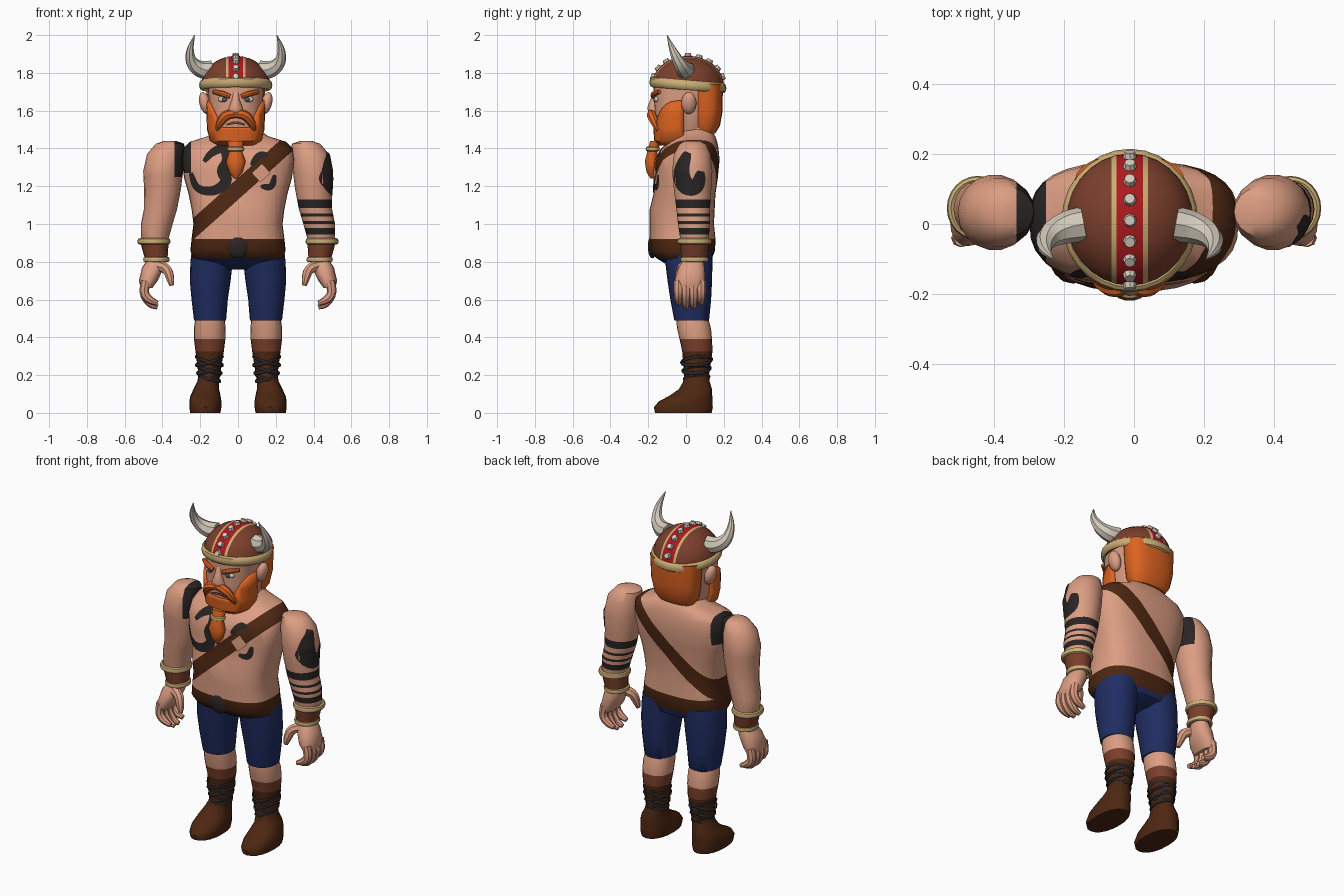
import bpy, bmesh, math
from mathutils import Vector, Matrix
from mathutils.bvhtree import BVHTree

if "Cube" in bpy.data.objects:
    bpy.data.objects.remove(bpy.data.objects["Cube"])

COLOURS = {
    "skin": (0.72, 0.34, 0.225), "hair": (0.72, 0.125, 0.015),
    "dark_leather": (0.075, 0.02, 0.006), "brown_leather": (0.2, 0.05, 0.025),
    "trim": (0.6, 0.42, 0.18), "cloth": (0.014, 0.026, 0.12),
    "red": (0.42, 0.01, 0.012), "ink": (0.024, 0.018, 0.018),
    "ivory": (0.64, 0.58, 0.49), "eye_blue": (0.06, 0.09, 0.2)}
MATS = {}
for key, rgb in COLOURS.items():
    m = MATS[key] = bpy.data.materials.new(key)
    m.use_nodes = True
    m.diffuse_color = (*rgb, 1)
    bsdf = m.node_tree.nodes["Principled BSDF"]
    bsdf.inputs["Base Color"].default_value = (*rgb, 1)
    bsdf.inputs["Roughness"].default_value = 0.8


def finish(name, bm, colour, recalc=True):
    """Colour is a material name or a rule from face centre to name."""
    if recalc:
        bmesh.ops.recalc_face_normals(bm, faces=bm.faces)
    slots = []
    for f in bm.faces:
        c = colour(f.calc_center_median()) if callable(colour) else colour
        if c not in slots:
            slots.append(c)
        f.material_index = slots.index(c)
        f.smooth = True
    me = bpy.data.meshes.new(name)
    tree = BVHTree.FromBMesh(bm)
    bm.to_mesh(me)
    bm.free()
    for c in slots:
        me.materials.append(MATS[c])
    me.set_sharp_from_angle(angle=math.radians(42))
    ob = bpy.data.objects.new(name, me)
    bpy.context.collection.objects.link(ob)
    return ob, tree


def skin_rings(bm, rows, closed=False):
    rows = [[bm.verts.new(p) for p in r] for r in rows]
    for a, b in zip(rows, rows[1:] + rows[:1] if closed else rows[1:]):
        for i in range(len(a)):
            j = (i + 1) % len(a)
            bm.faces.new((a[i], a[j], b[j], b[i]))
    if not closed:
        bm.faces.new(rows[0])
        bm.faces.new(rows[-1])


def loft(rings, n=20, e=2.0, side=1):
    """Stack of superellipses given as (x, y, z, rx, ry)."""
    def power(v):
        return math.copysign(abs(v) ** (2 / e), v)
    bm = bmesh.new()
    angles = [2 * math.pi * i / n for i in range(n)]
    skin_rings(bm, [[(side * x + rx * power(math.cos(a)), y + ry * power(math.sin(a)), z)
                     for a in angles] for x, y, z, rx, ry in rings])
    return bm


def cut(bm, co, no):
    bmesh.ops.bisect_plane(bm, geom=bm.verts[:] + bm.edges[:] + bm.faces[:],
                           plane_co=co, plane_no=no, dist=1e-5)


def hoop(name, centre, rx, ry, colour, t=0.012, h=0.015, lean=(0, 0), n=24):
    """Elliptical ring whose height leans with x and y."""
    rows = []
    for i in range(n):
        a = 2 * math.pi * i / n
        row = []
        for k in range(8):
            b = math.pi * k / 4
            x, y = (rx + t * math.cos(b)) * math.cos(a), (ry + t * math.cos(b)) * math.sin(a)
            row.append(Vector(centre) + Vector((x, y, h * math.sin(b) + lean[0] * x + lean[1] * y)))
        rows.append(row)
    bm = bmesh.new()
    skin_rings(bm, rows, closed=True)
    return finish(name, bm, colour)


def rounded(pts, times=2):
    pts = [Vector(p) for p in pts]
    for _ in range(times):
        new = [pts[0]]
        for a, b in zip(pts, pts[1:]):
            new += [a * 0.75 + b * 0.25, a * 0.25 + b * 0.75]
        pts = new + [pts[-1]]
    return pts


def tube(name, pts, colour):
    """Tapered tube through (x, y, z, radius) points."""
    cu = bpy.data.curves.new(name, "CURVE")
    cu.dimensions, cu.bevel_depth, cu.bevel_resolution, cu.use_fill_caps = "3D", 1, 2, True
    pts = rounded(pts)
    sp = cu.splines.new("POLY")
    sp.points.add(len(pts) - 1)
    for q, p in zip(sp.points, pts):
        q.co, q.radius = (p.x, p.y, p.z, 1), p.w
    tmp = bpy.data.objects.new(name + "_path", cu)
    me = bpy.data.meshes.new_from_object(tmp)
    bm = bmesh.new()
    bm.from_mesh(me)
    bpy.data.objects.remove(tmp)
    bpy.data.meshes.remove(me)
    finish(name, bm, colour)


def ball(name, centre, radii, colour, turn=0.0):
    bm = bmesh.new()
    mat = Matrix.Translation(centre) @ Matrix.Rotation(turn, 4, "Y") @ Matrix.Diagonal((*radii, 1))
    bmesh.ops.create_uvsphere(bm, u_segments=14, v_segments=9, radius=1, matrix=mat)
    finish(name, bm, colour)


def decal(name, tree, path, width, colour, from_left=False, lift=0.005, taper=True):
    """Thin painted ribbon projected on a surface from the front or left."""
    d = Vector((-1, 0, 0)) if from_left else Vector((0, 1, 0))
    pts = rounded([(u, v) for u, v in path], 3 if taper else 1)
    bm, rows = bmesh.new(), []
    for i, p in enumerate(pts):
        t = pts[min(i + 1, len(pts) - 1)] - pts[max(i - 1, 0)]
        across = Vector((-t.y, t.x)).normalized()
        w = width * (0.3 + 0.7 * math.sin(math.pi * i / (len(pts) - 1))) if taper else width
        row = []
        for k in range(7):
            q = p + across * w * (k / 6 - 0.5)
            hit, no, _, _ = tree.ray_cast(Vector((1, q.x, q.y)) if from_left else Vector((q.x, -1, q.y)), d)
            row.append(bm.verts.new(hit - d * lift) if hit else None)
        rows.append(row)
    for a, b in zip(rows, rows[1:]):
        for k in range(6):
            quad = (a[k], a[k + 1], b[k + 1], b[k])
            if all(quad):
                f = bm.faces.new(quad)
                f.normal_update()
                if f.normal.dot(d) > 0:
                    f.normal_flip()
    finish(name, bm, colour, recalc=False)


# Torso with belt, diagonal strap and shoulder ink
bm = loft([(0, .01, .76, .07, .07), (0, .01, .79, .19, .12), (0, -.01, .82, .24, .148),
           (0, -.018, .86, .252, .172), (0, -.018, .92, .246, .174), (0, -.022, 1.0, .236, .17),
           (0, -.02, 1.08, .246, .172), (0, -.008, 1.16, .262, .164), (0, 0, 1.24, .285, .168),
           (0, .008, 1.34, .298, .17), (0, .022, 1.4, .29, .15), (0, .04, 1.435, .255, .125),
           (0, .055, 1.465, .16, .1), (0, .04, 1.5, .11, .09), (0, .03, 1.56, .1, .09)], 32, 2.7)
strap_mid, strap_no = Vector((.01, 0, 1.195)), Vector((-.667, 0, .745))
for s in (-1, 1):
    cut(bm, strap_mid + strap_no * .043 * s, strap_no)
cut(bm, (-.25, 0, 0), (1, 0, 0))
cut(bm, (0, 0, 1.27), (0, 0, 1))


def torso_colour(c):
    if c.z < .82:
        return "cloth"
    if c.z < .92 or abs((c - strap_mid).dot(strap_no)) < .043:
        return "dark_leather"
    return "ink" if c.x < -.25 and c.z > 1.27 else "skin"


_, torso = finish("torso", bm, torso_colour)
ball("belt_buckle", (0, -.178, .88), (.06, .024, .062), "ink")
decal("strap_buckle", torso, [(.095, 1.245), (.15, 1.295)], .068, "skin", lift=.009, taper=False)
decal("chest_swirl", torso, [(-.18, 1.33), (-.14, 1.38), (-.07, 1.41), (-.05, 1.33), (-.09, 1.28),
                             (-.05, 1.23), (-.12, 1.17), (-.22, 1.18), (-.25, 1.27)], .062, "ink")
decal("chest_mark_upper", torso, [(.07, 1.31), (.11, 1.37), (.16, 1.365)], .035, "ink")
decal("chest_mark_lower", torso, [(.12, 1.2), (.18, 1.19), (.195, 1.26)], .035, "ink")

for s, side in ((1, "left"), (-1, "right")):
    # Arm, inked differently on each side
    bm = loft([(.36, .035, 1.44, .03, .04), (.36, .035, 1.425, .075, .07), (.382, .033, 1.37, .1, .098),
               (.396, .033, 1.28, .106, .108), (.4, .035, 1.18, .097, .1), (.41, .038, 1.08, .088, .09),
               (.43, .042, 1.0, .084, .086), (.44, .045, .92, .072, .076), (.432, .045, .81, .05, .06)],
              18, 2, s)
    levels = (.945, .98, 1.0, 1.015, 1.04, 1.055, 1.085, 1.13)
    if s > 0:
        for z in levels:
            cut(bm, (0, 0, z), (0, 0, 1))
    else:
        cut(bm, (-.335, 0, 0), (1, 0, 0))
        cut(bm, (0, 0, 1.25), (0, 0, 1))

    def arm_colour(c):
        if s < 0:
            return "ink" if c.x > -.335 and c.z > 1.25 else "skin"
        return "ink" if sum(c.z > z for z in levels) % 2 else "skin"

    _, arm = finish(side + "_arm", bm, arm_colour)
    if s > 0:
        decal("shoulder_mark", arm, [(.01, 1.38), (-.03, 1.28), (-.01, 1.2), (.06, 1.19), (.08, 1.28)],
              .095, "ink", from_left=True)
    # Wrist cuff
    finish(side + "_cuff", loft([(.433, .045, .815, .06, .068), (.443, .045, .91, .076, .08)], 18, 2, s),
           "brown_leather")
    hoop(side + "_cuff_upper_trim", (s * .445, .045, .908), .076, .08, "trim", .012, .017)
    hoop(side + "_cuff_lower_trim", (s * .432, .045, .812), .06, .066, "trim", .01, .014)
    # Hand with curled fingers and thumb
    finish(side + "_palm", loft([(.435, .04, .82, .04, .05), (.45, .03, .77, .058, .07),
                                 (.475, .02, .7, .05, .083), (.485, .02, .66, .03, .075)], 14, 2.3, s), "skin")
    for i, drop in enumerate((.02, 0, 0, .02)):
        y = -.04 + .04 * i
        tube(f"{side}_finger_{i + 1}", [(s * .488, y, .7, .026), (s * .5, y, .63, .025),
                                        (s * .465, y, .575 + drop, .022), (s * .425, y, .56 + drop, .013)], "skin")
    tube(side + "_thumb", [(s * .43, 0, .78, .03), (s * .375, -.025, .765, .028),
                           (s * .358, -.04, .71, .023), (s * .352, -.045, .675, .012)], "skin")
    # Leg: trousers, bare knee, boot
    bm = loft([(.135, .01, .86, .11, .13), (.14, .015, .8, .112, .125), (.147, .02, .7, .108, .118),
               (.15, .025, .6, .096, .108), (.148, .03, .49, .085, .092), (.148, .035, .488, .079, .086),
               (.15, .042, .45, .084, .09), (.15, .052, .39, .083, .086), (.15, .06, .325, .075, .08),
               (.152, .056, .2, .057, .066), (.158, .055, .165, .058, .07), (.168, .05, .125, .068, .088),
               (.172, .025, .09, .08, .114), (.173, -.003, .06, .085, .142), (.173, -.014, .03, .085, .156),
               (.173, -.014, 0, .08, .15)], 20, 2.2, s)
    finish(side + "_leg", bm, lambda c: "cloth" if c.z > .489 else "skin" if c.z > .39
           else "brown_leather" if c.z > .325 else "dark_leather")
    for i in range(3):
        for tilt in (-.3, .3):
            z = .185 + .045 * i
            r = .004 + .007 * i
            hoop(f"{side}_boot_lace", (s * .152, .056, z), .054 + r, .064 + r, "ink", .005, .009, (tilt, .1), 16)

# Head and hair
HX = -.012
_, face = finish("head", loft([(HX, -.03, 1.43, .1, .11), (HX, -.02, 1.5, .132, .145), (HX, -.012, 1.6, .142, .155),
                               (HX, -.01, 1.68, .146, .162), (HX, -.005, 1.75, .15, .165)], 24, 2.5), "skin")
finish("back_hair", loft([(HX, .1, 1.48, .11, .055), (HX, .105, 1.52, .135, .075), (HX, .112, 1.6, .15, .082),
                          (HX, .11, 1.74, .158, .085)], 20, 2.5), "hair")

# Beard shell with the face opening cut away
bm = loft([(HX, -.06, 1.415, .1, .08), (HX, -.05, 1.44, .136, .118), (HX, -.045, 1.5, .152, .128),
           (HX, -.04, 1.58, .155, .135), (HX, -.035, 1.655, .153, .14)], 28, 2.5)
cut(bm, (0, 0, 1.51), (0, 0, 1))
cut(bm, (0, -.01, 0), (0, 1, 0))
for s in (-1, 1):
    cut(bm, (HX + s * .085, 0, 1.53), (-1.83 * s, 0, 1))


def outside_beard(f):
    c = f.calc_center_median()
    open_face = c.z > 1.51 and c.z - 1.53 > 1.83 * (abs(c.x - HX) - .085)
    return c.z > 1.65 or c.y > -.01 or open_face


bmesh.ops.delete(bm, geom=[f for f in bm.faces if outside_beard(f)], context="FACES")
beard, _ = finish("beard", bm, "hair")
solid = beard.modifiers.new("thickness", "SOLIDIFY")
solid.thickness, solid.offset = .025, -1
finish("beard_braid", loft([(HX, -.18, 1.24, .008, .008), (HX, -.183, 1.275, .036, .027), (HX, -.183, 1.33, .052, .036),
                            (HX, -.178, 1.385, .034, .028), (HX, -.16, 1.44, .045, .03)], 14), "hair")
hoop("braid_ring", (HX, -.176, 1.397), .036, .028, "trim", .01, .013)

# Face details
for s, side in ((1, "left"), (-1, "right")):
    tube(side + "_moustache", [(HX, -.178, 1.582, .02), (HX + s * .05, -.185, 1.58, .027),
                               (HX + s * .085, -.165, 1.535, .022), (HX + s * .1, -.15, 1.495, .008)], "hair")
    tube(side + "_eyebrow", [(HX + s * .03, -.175, 1.675, .012), (HX + s * .07, -.172, 1.69, .016),
                             (HX + s * .12, -.14, 1.7, .01)], "hair")
    ball(side + "_eye", (HX + s * .067, -.155, 1.66), (.028, .014, .016), "ivory")
    ball(side + "_iris", (HX + s * .06, -.166, 1.66), (.014, .007, .014), "eye_blue")
    ball(side + "_ear", (HX + s * .163, .015, 1.64), (.03, .04, .06), "skin", s * .25)
    # Horn
    tube(side + "_horn", [(HX + s * .13, 0, 1.815, .05), (HX + s * .185, -.01, 1.815, .046),
                          (HX + s * .235, -.035, 1.85, .034), (HX + s * .245, -.07, 1.92, .02),
                          (HX + s * .218, -.1, 2.0, .002)], "ivory")
finish("nose", loft([(HX, -.165, 1.575, .02, .015), (HX, -.168, 1.592, .042, .032), (HX, -.172, 1.615, .036, .033),
                     (HX, -.164, 1.66, .02, .025), (HX, -.155, 1.7, .02, .016)], 12), "skin")
decal("mouth", face, [(HX - .05, 1.525), (HX, 1.54), (HX + .05, 1.525)], .014, "brown_leather", lift=.008)

# Helmet dome with a red crest stripe edged in trim
DOME = (.01, 1.73, .183, .192, .16)  # y, z, radius x, radius y, height
steps = [math.radians(a) for a in range(0, 90, 11)]
bm = loft([(HX, DOME[0], DOME[1] + DOME[4] * math.sin(a), DOME[2] * math.cos(a), DOME[3] * math.cos(a))
           for a in steps], 28)
for x in (-.052, -.038, .038, .052):
    cut(bm, (HX + x, 0, 0), (1, 0, 0))
finish("helmet", bm, lambda c: "red" if abs(c.x - HX) < .038 else "trim" if abs(c.x - HX) < .052 else "brown_leather")
hoop("helmet_rim", (HX, DOME[0], 1.735), .18, .19, "trim", .014, .026, (0, -.08), 28)

# Studs along the crest
for i in range(9):
    a = math.radians(-72 + 18 * i)
    n = Vector((0, math.sin(a) / DOME[3], math.cos(a) / DOME[4])).normalized()
    spot = Vector((HX, DOME[0] + DOME[3] * math.sin(a), DOME[1] + DOME[4] * math.cos(a))) + n * .004
    bm = bmesh.new()
    bmesh.ops.create_cone(bm, cap_ends=True, segments=8, radius1=.021, radius2=.015, depth=.02,
                          matrix=Matrix.Translation(spot) @ n.to_track_quat("Z", "Y").to_matrix().to_4x4())
    finish(f"crest_stud_{i + 1}", bm, "ivory")
